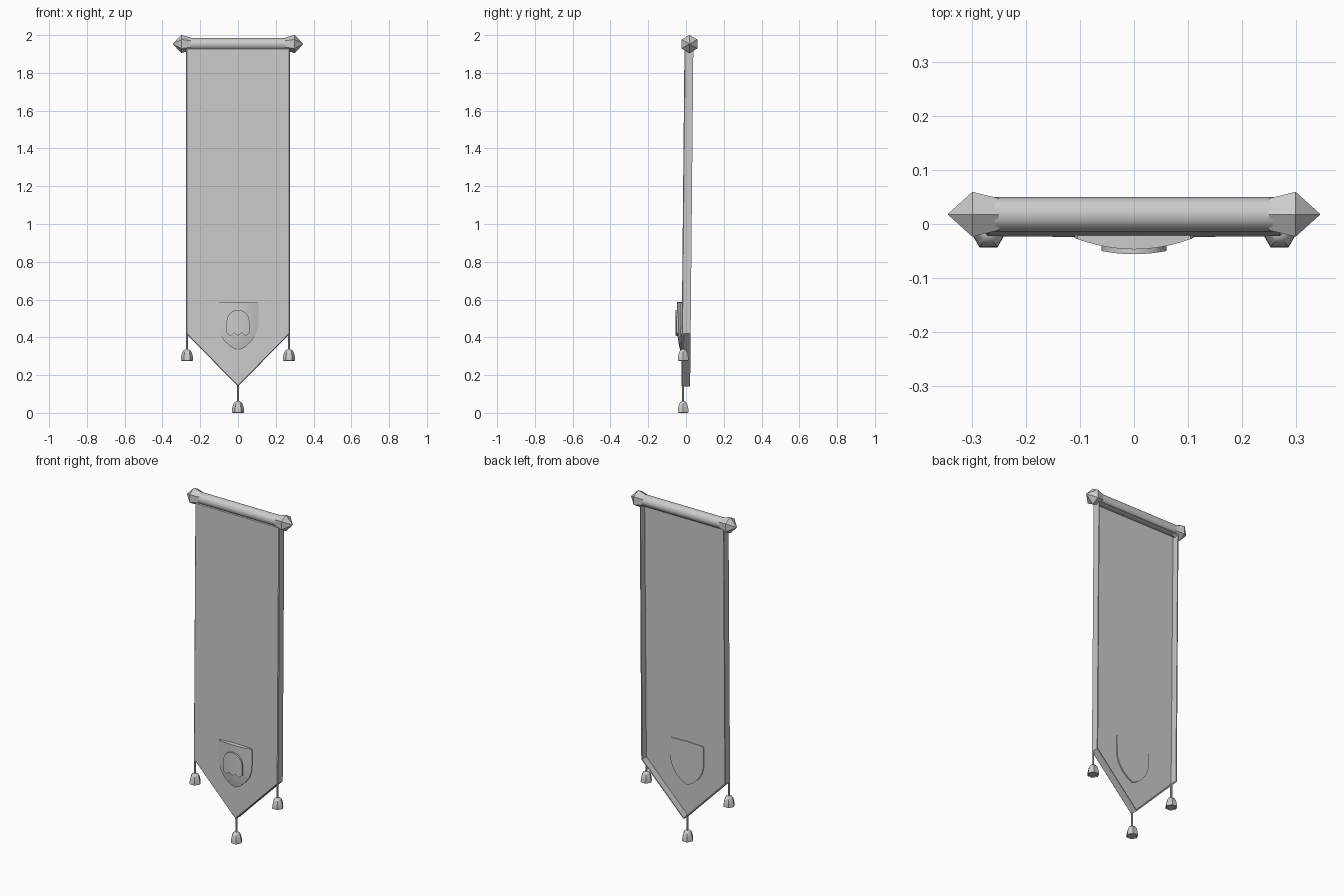
import bpy, bmesh, math
from mathutils import Matrix, Vector

cube = bpy.data.objects.get("Cube")
if cube:
    bpy.data.objects.remove(cube, do_unlink=True)

grey = bpy.data.materials.new("plain grey")
grey.use_nodes = True
colour = (0.6, 0.6, 0.6, 1)
grey.diffuse_color = colour
grey.node_tree.nodes["Principled BSDF"].inputs["Base Color"].default_value = colour


def finish(name, bm, smooth=None):
    bmesh.ops.recalc_face_normals(bm, faces=bm.faces[:])
    mesh = bpy.data.meshes.new(name)
    bm.to_mesh(mesh)
    bm.free()
    mesh.materials.append(grey)
    obj = bpy.data.objects.new(name, mesh)
    bpy.context.collection.objects.link(obj)
    if smooth:
        bpy.ops.object.select_all(action='DESELECT')
        bpy.context.view_layer.objects.active = obj
        obj.select_set(True)
        bpy.ops.object.shade_smooth_by_angle(angle=math.radians(smooth))
    return obj


def prism(outline, front, back):
    """Extrude an x-z outline from front to back; returns the bmesh and both caps."""
    bm = bmesh.new()
    cap = bm.faces.new([bm.verts.new((x, front, z)) for x, z in outline])
    out = bmesh.ops.extrude_face_region(bm, geom=[cap], use_keep_orig=True)
    moved = [g for g in out["geom"] if isinstance(g, bmesh.types.BMVert)]
    bmesh.ops.translate(bm, verts=moved, vec=(0, back - front, 0))
    rear = [g for g in out["geom"] if isinstance(g, bmesh.types.BMFace)][0]
    bmesh.ops.recalc_face_normals(bm, faces=bm.faces[:])
    return bm, cap, rear


def lathe(bm, profile, sides, matrix, turn=0.0):
    """Stack rings of (radius, height) along local z and skin them."""
    rings = []
    for r, h in profile:
        angles = [turn + math.tau * i / sides for i in range(sides)]
        rings.append([bm.verts.new(matrix @ Vector((r * math.cos(a), r * math.sin(a), h)))
                      for a in angles])
    for a, b in zip(rings, rings[1:]):
        for i in range(sides):
            j = (i + 1) % sides
            bm.faces.new((a[i], a[j], b[j], b[i]))
    bm.faces.new(rings[0])
    bm.faces.new(rings[-1])


def mirrored(half):
    return half + [(-x, z) for x, z in reversed(half) if x > 0]


# Hanging rod with faceted end knobs
ROD = Matrix.Translation((0, 0.018, 1.953))
bm = bmesh.new()
lathe(bm, [(0.032, -0.27), (0.032, 0.27)], 16, ROD @ Matrix.Rotation(math.pi / 2, 4, 'Y'))
finish("rod", bm, 40)
for side, label in ((1, "left"), (-1, "right")):
    bm = bmesh.new()
    lathe(bm, [(0.034, 0.25), (0.048, 0.30), (0.001, 0.345)], 6,
          ROD @ Matrix.Rotation(side * math.pi / 2, 4, 'Y'))
    finish(label + "_knob", bm, 35)

# Cloth: shallow tray open at the back, leaning forward toward its point
outline = mirrored([(0, 0.14), (0.275, 0.42), (0.275, 1.93)])
bm, front_cap, rear = prism(outline, 0, 0.047)
bmesh.ops.inset_individual(bm, faces=[rear], thickness=0.007)
out = bmesh.ops.extrude_face_region(bm, geom=[rear])
bmesh.ops.translate(bm, vec=(0, -0.039, 0),
                    verts=[g for g in out["geom"] if isinstance(g, bmesh.types.BMVert)])
if rear.is_valid:
    bmesh.ops.delete(bm, geom=[rear], context='FACES_ONLY')
bmesh.ops.bevel(bm, geom=front_cap.edges[:], offset=0.004, segments=1, affect='EDGES')
for v in bm.verts:
    v.co.y += -0.0265 + 0.0095 * v.co.z
finish("cloth", bm)


def bulge(x, z):
    """Front surface of the domed shield."""
    return -0.047 + 0.021 * (x / 0.11) ** 2 + 0.016 * (max(0, 0.46 - z) / 0.13) ** 2


# Shield: sliced into columns so its front follows the dome
half = [(0, 0.33), (0.035, 0.347), (0.07, 0.378), (0.095, 0.415), (0.108, 0.46),
        (0.11, 0.57), (0.105, 0.583), (0, 0.587)]
bm, cap, rear = prism(mirrored(half)[:-1] if half[-1] == half[0] else mirrored(half), -0.04, -0.008)
cuts = [((i * 0.022, 0, 0), (1, 0, 0)) for i in range(-4, 5)]
cuts += [((0, 0, z), (0, 0, 1)) for z in (0.36, 0.4, 0.43, 0.46)]
for co, no in cuts:
    bmesh.ops.bisect_plane(bm, geom=bm.verts[:] + bm.edges[:] + bm.faces[:],
                           plane_co=co, plane_no=no)
for v in bm.verts:
    if v.co.y < -0.03:
        v.co.y = min(bulge(v.co.x, v.co.z), -0.026)
finish("shield", bm, 30)

# Raised emblem: arch with a scalloped lower edge
lower = [(-0.06, 0.422), (-0.04, 0.407), (-0.02, 0.424), (0, 0.409),
         (0.02, 0.424), (0.04, 0.407), (0.06, 0.422)]
arch = [(0.06 * math.cos(a), 0.485 + 0.06 * math.sin(a))
        for a in (math.pi * i / 12 for i in range(13))]
bm, cap, rear = prism(lower + arch, -0.056, -0.038)
for i in range(-2, 3):
    bmesh.ops.bisect_plane(bm, geom=bm.verts[:] + bm.edges[:] + bm.faces[:],
                           plane_co=(i * 0.02, 0, 0), plane_no=(1, 0, 0))
for v in bm.verts:
    v.co.y += 0.006 * (v.co.x / 0.06) ** 2
finish("emblem", bm, 30)

# Tassels: six-sided bells on thin cords
for label, x, z in (("left", 0.27, 0.275), ("right", -0.27, 0.275), ("middle", 0, 0)):
    bm = bmesh.new()
    place = Matrix.Translation((x, -0.015, z))
    lathe(bm, [(0.026, 0.006), (0.027, 0), (0.033, 0.003), (0.032, 0.018), (0.026, 0.044),
               (0.017, 0.058), (0.006, 0.062)], 6, place)
    finish(label + "_tassel", bm, 40)
    bm = bmesh.new()
    lathe(bm, [(0.006, 0.055), (0.006, 0.15)], 6, place)
    finish(label + "_cord", bm, 40)
